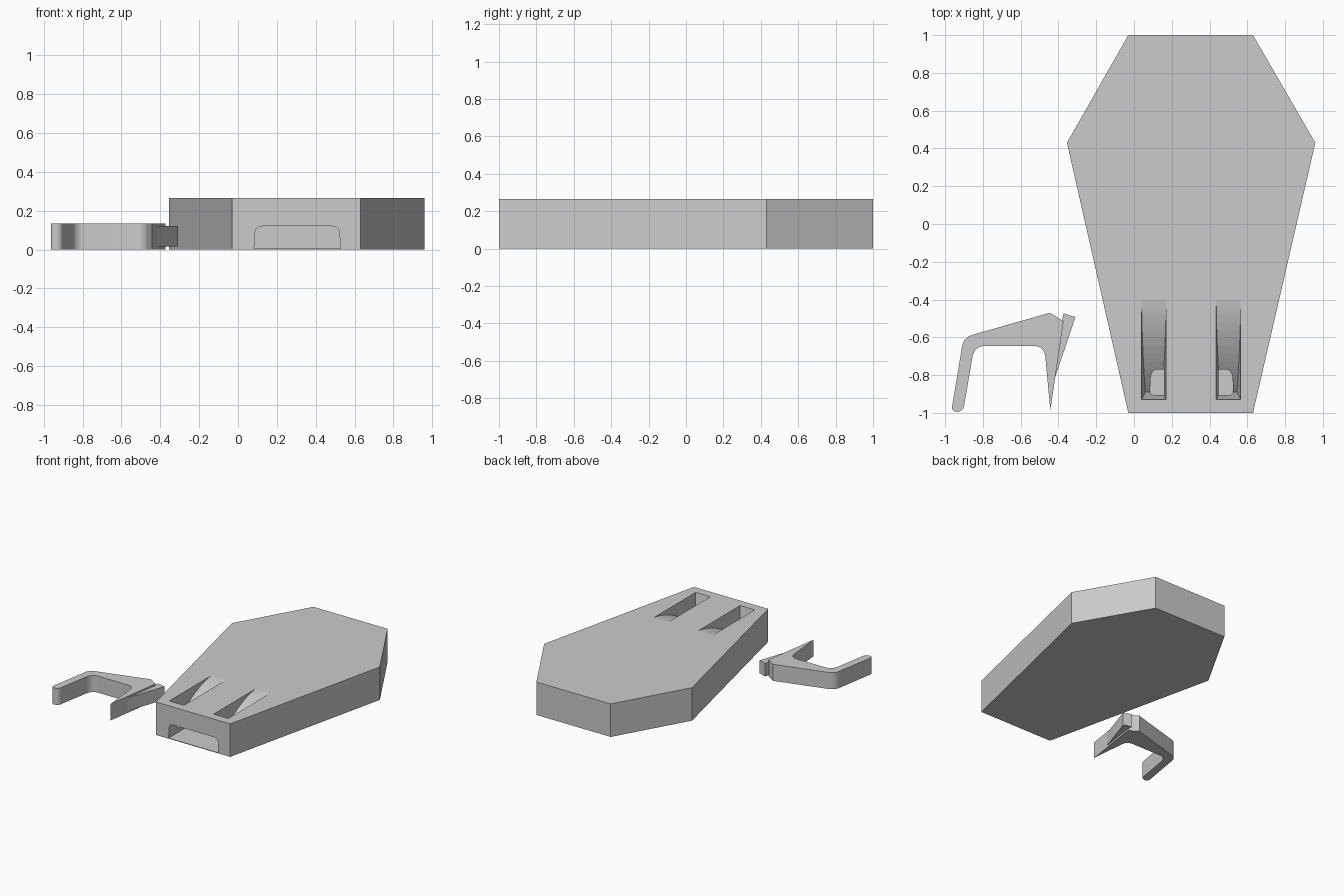
import bpy, bmesh
from mathutils import Vector

if "Cube" in bpy.data.objects:
    bpy.data.objects.remove(bpy.data.objects["Cube"])

grey = bpy.data.materials.new("plain grey")
grey.diffuse_color = (0.6, 0.6, 0.6, 1)
grey.use_nodes = True
grey.node_tree.nodes["Principled BSDF"].inputs["Base Color"].default_value = grey.diffuse_color


def make_object(name, bm):
    bmesh.ops.recalc_face_normals(bm, faces=bm.faces)
    mesh = bpy.data.meshes.new(name)
    bm.to_mesh(mesh)
    bm.free()
    mesh.materials.append(grey)
    ob = bpy.data.objects.new(name, mesh)
    bpy.context.collection.objects.link(ob)
    return ob


def rounded(points, steps=8):
    """Outline from (x, y, radius) corners."""
    out = []
    n = len(points)
    for i, (x, y, r) in enumerate(points):
        p = Vector((x, y))
        if r == 0:
            out.append(p)
            continue
        a = p + (Vector(points[i - 1][:2]) - p).normalized() * r
        b = p + (Vector(points[(i + 1) % n][:2]) - p).normalized() * r
        for k in range(steps + 1):
            t = k / steps
            out.append(a * (1 - t) ** 2 + p * 2 * t * (1 - t) + b * t * t)
    return out


def prism(name, outline, lo, hi, axis="z"):
    bm = bmesh.new()
    place = (lambda p, h: (p[0], p[1], h)) if axis == "z" else (lambda p, h: (p[0], h, p[1]))
    base = [bm.verts.new(place(p, lo)) for p in outline]
    top = [bm.verts.new(place(p, hi)) for p in outline]
    bm.faces.new(base)
    bm.faces.new(top)
    for i in range(len(base)):
        j = (i + 1) % len(base)
        bm.faces.new((base[i], base[j], top[j], top[i]))
    return make_object(name, bm)


def slot_cutter(name, cx):
    """Ramped slot with side walls that lean in towards the bottom."""
    front, back, top, deep = -0.93, -0.40, 0.265, 0.03
    ramp = []
    for k in range(13):
        t = k / 12
        ramp.append((back - 0.49 * t, top - (top - deep) * (0.25 * t + 0.75 * t * t)))
    profile = [(front, 0.32), (back, 0.32)] + ramp + [(front, top)]
    bm = bmesh.new()
    sides = []
    for s in (-1, 1):
        row = []
        for y, z in profile:
            half = 0.065 - 0.02 * max(0, top - z) / (top - deep)
            row.append(bm.verts.new((cx + s * half, y, z)))
        bm.faces.new((row[0], row[1], row[2], row[-1]))
        bm.faces.new(row[2:])
        sides.append(row)
    a, b = sides
    for i in range(len(a)):
        j = (i + 1) % len(a)
        bm.faces.new((a[i], a[j], b[j], b[i]))
    return make_object(name, bm)


# Six-sided block
block = prism("block", [(-0.03, 1), (0.63, 1), (0.96, 0.43), (0.63, -1),
                        (-0.03, -1), (-0.355, 0.43)], 0, 0.265)

# Two ramped slots in the top and an arched opening in the front
arch = rounded([(0.083, 0.005, 0), (0.09, 0.12, 0.035), (0.52, 0.12, 0.035), (0.527, 0.005, 0)])
cutters = [slot_cutter("left_slot_cutter", 0.105),
           slot_cutter("right_slot_cutter", 0.50),
           prism("opening_cutter", arch, -1.1, -0.76, "y")]
for c in cutters:
    c.hide_render = True
    mod = block.modifiers.new(c.name, "BOOLEAN")
    mod.operation = "DIFFERENCE"
    mod.solver = "EXACT"
    mod.object = c
bpy.context.view_layer.objects.active = block
block.select_set(True)
bpy.ops.object.convert(target="MESH")
for c in cutters:
    bpy.data.objects.remove(c)

# Bent hook with a rounded leg and a pointed leg
hook = prism("hook", rounded([
    (-0.968, -0.995, 0.035), (-0.902, -0.60, 0.05), (-0.445, -0.47, 0),
    (-0.373, -0.515, 0), (-0.443, -0.985, 0), (-0.475, -0.645, 0.06),
    (-0.845, -0.645, 0.06), (-0.905, -0.995, 0.035)]), 0, 0.133)

# Thin barb along the pointed leg
barb = prism("barb", [(-0.373, -0.473), (-0.31, -0.493), (-0.416, -0.807),
                      (-0.425, -0.80), (-0.385, -0.53)], 0.015, 0.12)

bpy.ops.object.select_all(action="DESELECT")
bpy.context.view_layer.objects.active = hook
hook.select_set(True)
bpy.ops.object.shade_smooth_by_angle(angle=0.45)
